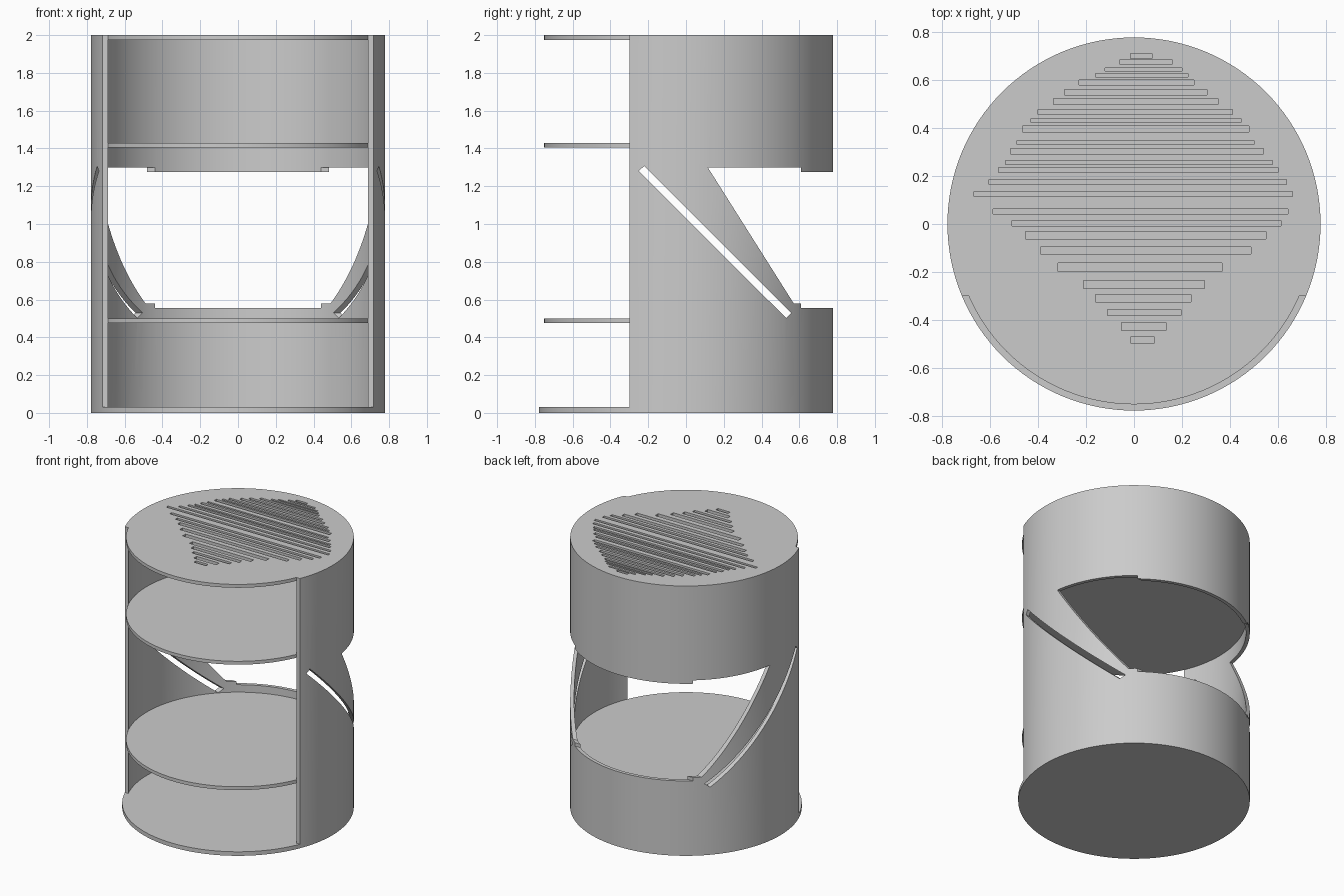
import bpy, bmesh
from math import radians

if "Cube" in bpy.data.objects:
    bpy.data.objects.remove(bpy.data.objects["Cube"], do_unlink=True)

OUTER, INNER, HEIGHT = 0.778, 0.752, 2.0

grey = bpy.data.materials.new("plain grey")
grey.use_nodes = True
grey.diffuse_color = (0.6, 0.6, 0.6, 1)
grey.node_tree.nodes["Principled BSDF"].inputs["Base Color"].default_value = grey.diffuse_color


def make_object(name, bm):
    bmesh.ops.recalc_face_normals(bm, faces=bm.faces)
    mesh = bpy.data.meshes.new(name)
    bm.to_mesh(mesh)
    bm.free()
    mesh.materials.append(grey)
    obj = bpy.data.objects.new(name, mesh)
    bpy.context.collection.objects.link(obj)
    return obj


def disc(name, radius, bottom, top):
    bm = bmesh.new()
    bmesh.ops.create_cone(bm, cap_ends=True, segments=128, radius1=radius,
                          radius2=radius, depth=top - bottom)
    bmesh.ops.translate(bm, verts=bm.verts, vec=(0, 0, (top + bottom) / 2))
    return make_object(name, bm)


def add_box(bm, x0, x1, y0, y1, z0, z1):
    verts = bmesh.ops.create_cube(bm, size=1)["verts"]
    bmesh.ops.scale(bm, verts=verts, vec=(x1 - x0, y1 - y0, z1 - z0))
    bmesh.ops.translate(bm, verts=verts, vec=((x0 + x1) / 2, (y0 + y1) / 2, (z0 + z1) / 2))


def side_profile(name, points):
    """Extrude a y-z outline across the full width."""
    bm = bmesh.new()
    face = bm.faces.new([bm.verts.new((-1, y, z)) for y, z in points])
    new = bmesh.ops.extrude_face_region(bm, geom=[face])["geom"]
    bmesh.ops.translate(bm, verts=[v for v in new if isinstance(v, bmesh.types.BMVert)],
                        vec=(2, 0, 0))
    return make_object(name, bm)


def cut(obj, cutter):
    cutter.hide_render = True
    mod = obj.modifiers.new("cut", "BOOLEAN")
    mod.operation, mod.solver, mod.object = "DIFFERENCE", "EXACT", cutter
    bpy.context.view_layer.objects.active = obj
    bpy.ops.object.modifier_apply(modifier=mod.name)
    bpy.data.objects.remove(cutter, do_unlink=True)


# Curved wall: a tube with an open front
wall = disc("curved_wall", OUTER, 0.03, HEIGHT)
cut(wall, disc("bore", INNER, -1, 3))
bm = bmesh.new()
add_box(bm, -1, 1, -1, -0.3, -1, 3)
cut(wall, make_object("front_opening", bm))

# Rear window with small stepped corners, and a slanted slot in each side
cut(wall, side_profile("rear_window", [
    (0.115, 1.3), (0.57, 0.58), (0.61, 0.58), (0.61, 0.555),
    (1, 0.555), (1, 1.275), (0.61, 1.275), (0.61, 1.3)]))
cut(wall, side_profile("slanted_slot", [
    (-0.25, 1.28), (-0.222, 1.307), (0.557, 0.53), (0.53, 0.502)]))

# Base, two shelves and lid
base = disc("base", OUTER, 0, 0.03)
lower_shelf = disc("lower_shelf", INNER, 0.475, 0.5)
upper_shelf = disc("upper_shelf", INNER, 1.405, 1.43)
lid = disc("lid", INNER, 1.975, HEIGHT)

# Diamond of vent slots in the lid: left end, right end, centre y, width
vents = [
    (-.015, .075, .70, .02), (-.06, .16, .675, .016), (-.12, .2, .645, .012),
    (-.16, .225, .62, .016), (-.23, .25, .59, .02), (-.29, .305, .55, .022),
    (-.335, .35, .51, .025), (-.4, .41, .467, .02), (-.43, .447, .432, .016),
    (-.465, .48, .397, .025), (-.487, .5, .34, .016), (-.515, .54, .303, .024),
    (-.535, .577, .257, .016), (-.565, .6, .225, .02), (-.605, .637, .175, .02),
    (-.668, .66, .125, .02), (-.588, .642, .052, .022), (-.508, .612, .003, .022),
    (-.453, .55, -.047, .03), (-.39, .488, -.11, .03), (-.317, .367, -.18, .035),
    (-.21, .293, -.252, .033), (-.16, .238, -.31, .03), (-.11, .197, -.37, .025),
    (-.053, .133, -.427, .033), (-.015, .085, -.483, .025)]
bm = bmesh.new()
for left, right, y, width in vents:
    add_box(bm, left, right, y - width / 2, y + width / 2, 1.9, 2.1)
cut(lid, make_object("vent_cutter", bm))

# Smooth the round sides, keep the rims sharp
bpy.ops.object.select_all(action="DESELECT")
for obj in (wall, base, lower_shelf, upper_shelf, lid):
    obj.select_set(True)
bpy.context.view_layer.objects.active = wall
bpy.ops.object.shade_smooth_by_angle(angle=radians(30))
